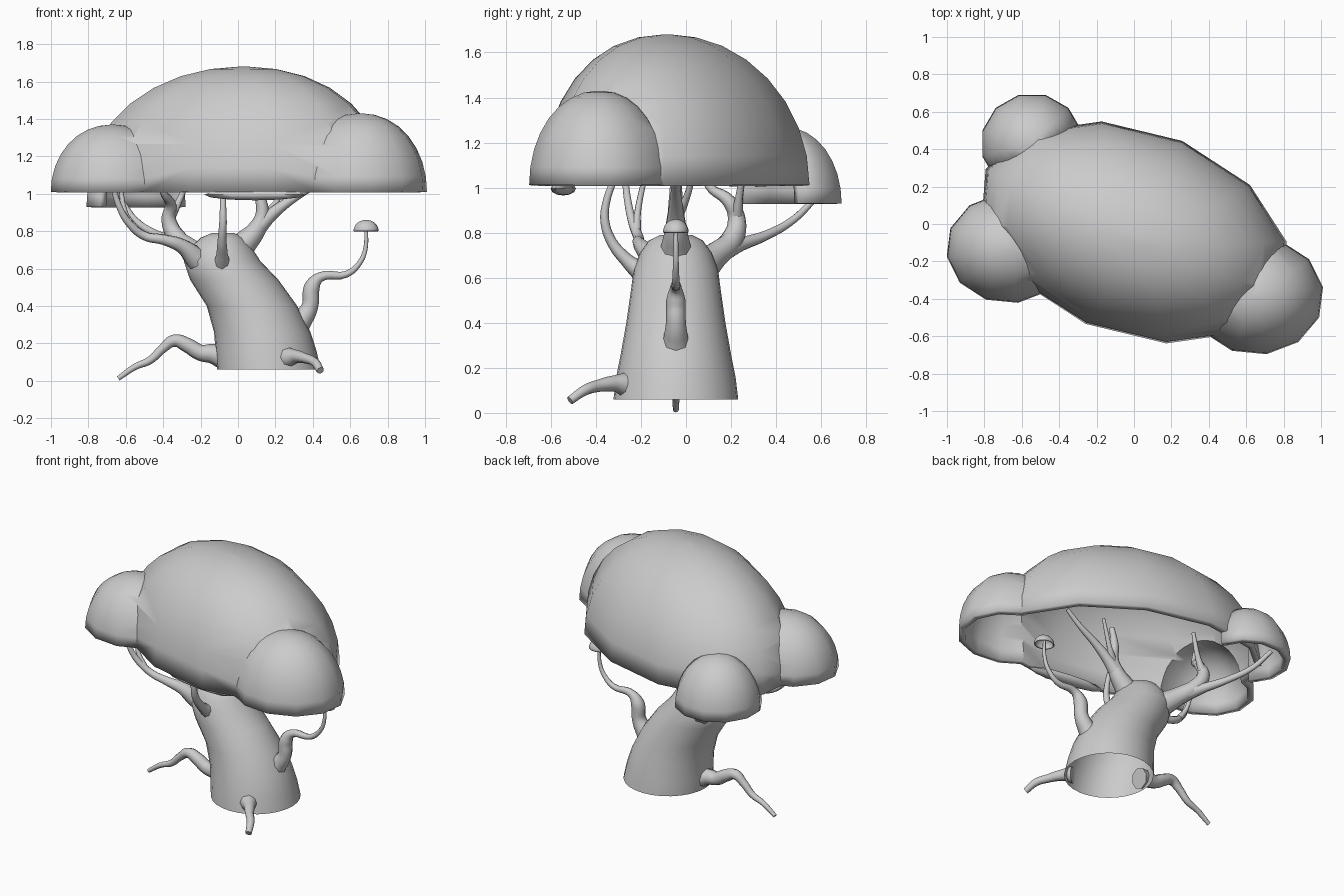
import bpy, bmesh
from math import sin, cos, pi, radians

if "Cube" in bpy.data.objects:
    bpy.data.objects.remove(bpy.data.objects["Cube"])

CY = -0.045  # trunk axis in y


def activate(ob):
    bpy.ops.object.select_all(action='DESELECT')
    ob.select_set(True)
    bpy.context.view_layer.objects.active = ob


def finish(name, bm, angle=50):
    bmesh.ops.recalc_face_normals(bm, faces=bm.faces)
    me = bpy.data.meshes.new(name)
    bm.to_mesh(me)
    bm.free()
    ob = bpy.data.objects.new(name, me)
    bpy.context.collection.objects.link(ob)
    activate(ob)
    bpy.ops.object.shade_smooth_by_angle(angle=radians(angle))
    return ob


def loft(rings, n, start=0.0, turn=0.0, base=False):
    """Stack of elliptical rings (cx, cy, z, rx, ry), closed by a cap on top."""
    bm = bmesh.new()
    loops = []
    for cx, cy, z, rx, ry in rings:
        loop = []
        for i in range(n):
            a = 2 * pi * i / n + start
            u, v = rx * cos(a), ry * sin(a)
            loop.append(bm.verts.new((cx + u * cos(turn) - v * sin(turn),
                                      cy + u * sin(turn) + v * cos(turn), z)))
        loops.append(loop)
    for lo, hi in zip(loops, loops[1:]):
        for i in range(n):
            j = (i + 1) % n
            bm.faces.new((lo[i], lo[j], hi[j], hi[i]))
    bm.faces.new(loops[-1])
    if base:
        bm.faces.new(loops[0][::-1])
    return bm


MAIN = (0.0, -0.045, 1.01, 0.865, 0.55, 0.67, radians(-20))


def in_main(p, k):
    cx, cy, z, a, b, h, t = MAIN
    x, y = p.x - cx, p.y - cy
    u, v = x * cos(t) + y * sin(t), -x * sin(t) + y * cos(t)
    return (u / a) ** 2 + (v / b) ** 2 + (max(p.z - z, 0) / h) ** 2 < k * k


def dome(cx, cy, z, a, b, h, turn=0.0, n=12, start=0.15, lean=(0, 0), solid=False):
    steps = 8
    rings = [(cx, cy, z - 0.1, a, b)] if solid else []
    for s in range(steps + 1):
        p = min(s / steps, 0.985) * pi / 2
        k = sin(p) if s < steps else 1
        rings.append((cx + lean[0] * k * k, cy + lean[1] * k * k, z + h * k,
                      a * cos(p) ** 0.94, b * cos(p) ** 0.94))
    return loft(rings, n, start, turn, base=solid)


def shell(ob, thick):
    m = ob.modifiers.new("shell", 'SOLIDIFY')
    m.thickness = thick
    m.offset = -1


def limb(name, pts):
    """Tapered tube through (x, y, z, radius) points."""
    cu = bpy.data.curves.new(name, 'CURVE')
    cu.dimensions = '3D'
    cu.bevel_depth = 1.0
    cu.bevel_resolution = 2
    cu.resolution_u = 5
    cu.use_fill_caps = True
    sp = cu.splines.new('BEZIER')
    sp.bezier_points.add(len(pts) - 1)
    for bp, (x, y, z, r) in zip(sp.bezier_points, pts):
        bp.co = (x, y, z)
        bp.radius = r
        bp.handle_left_type = bp.handle_right_type = 'AUTO'
    ob = bpy.data.objects.new(name, cu)
    bpy.context.collection.objects.link(ob)
    activate(ob)
    bpy.ops.object.convert(target='MESH')
    bpy.ops.object.shade_smooth_by_angle(angle=radians(60))


# leaning trunk, open at the base
trunk = [(0.165, 0.06, 0.277, 0.277), (0.15, 0.16, 0.27, 0.265), (0.13, 0.26, 0.258, 0.245),
         (0.075, 0.4, 0.242, 0.22), (-0.02, 0.54, 0.236, 0.2), (-0.085, 0.64, 0.205, 0.187),
         (-0.09, 0.71, 0.165, 0.16), (-0.085, 0.765, 0.115, 0.12), (-0.08, 0.79, 0.06, 0.07)]
finish("trunk", loft([(x, CY, z, rx, ry) for x, z, rx, ry in trunk], 28))

# crown: large dome merged with the right and left lobes, hollow underneath
crown = finish("crown", dome(*MAIN, start=radians(-5), lean=(0.03, -0.04), solid=True))
lobes = [finish("right_lobe", dome(0.655, -0.385, 1.01, 0.36, 0.315, 0.42, solid=True)),
         finish("left_lobe", dome(-0.67, -0.13, 1.01, 0.335, 0.295, 0.36, solid=True))]
for lobe in lobes:
    m = crown.modifiers.new("join", 'BOOLEAN')
    m.operation = 'UNION'
    m.object = lobe
    activate(crown)
    bpy.ops.object.modifier_apply(modifier=m.name)
    bpy.data.objects.remove(lobe)
bm = bmesh.new()
bm.from_mesh(crown.data)
bmesh.ops.bisect_plane(bm, geom=bm.verts[:] + bm.edges[:] + bm.faces[:], dist=1e-5,
                       plane_co=(0, 0, 1.011), plane_no=(0, 0, 1), clear_inner=True)
bm.to_mesh(crown.data)
bm.free()
bpy.ops.object.shade_smooth_by_angle(angle=radians(50))
shell(crown, 0.04)

# lower back lobe, trimmed where it enters the crown
bm = dome(-0.545, 0.43, 0.93, 0.275, 0.27, 0.34, start=pi / 12)
bmesh.ops.delete(bm, geom=[v for v in bm.verts if in_main(v.co, 0.85)], context='VERTS')
shell(finish("back_lobe", bm), 0.04)

# small ledge under the front rim
bm = bmesh.new()
bmesh.ops.create_uvsphere(bm, u_segments=12, v_segments=6, radius=1)
for v in bm.verts:
    v.co = (0.09 + 0.27 * v.co.x, -0.545 - 0.035 * v.co.x + 0.045 * v.co.y, 0.995 + 0.03 * v.co.z)
finish("front_ledge", bm)

# roots
limb("left_root", [(-0.08, CY, 0.13, 0.068), (-0.14, CY, 0.145, 0.052), (-0.2, CY, 0.15, 0.043),
                   (-0.27, CY, 0.19, 0.04), (-0.34, CY, 0.215, 0.033), (-0.4, CY, 0.175, 0.025),
                   (-0.47, CY, 0.11, 0.021), (-0.55, CY, 0.075, 0.017), (-0.64, CY, 0.013, 0.013)])
limb("front_root", [(0.27, -0.27, 0.125, 0.055), (0.31, -0.32, 0.13, 0.036),
                    (0.36, -0.39, 0.12, 0.027), (0.41, -0.45, 0.1, 0.024), (0.44, -0.515, 0.055, 0.02)])

# side branch with its small cap
limb("side_branch", [(0.29, CY, 0.27, 0.08), (0.345, CY, 0.33, 0.055), (0.385, CY, 0.4, 0.044),
                     (0.395, CY, 0.5, 0.043), (0.44, CY, 0.555, 0.026), (0.58, CY, 0.57, 0.018),
                     (0.65, CY, 0.63, 0.014), (0.68, CY, 0.7, 0.012), (0.685, CY, 0.83, 0.009)])
shell(finish("side_branch_cap", dome(0.685, CY, 0.8, 0.068, 0.058, 0.06)), 0.008)

# upper branches and their forks, reaching up inside the crown
limb("right_branch", [(-0.04, CY, 0.64, 0.1), (0.03, CY, 0.73, 0.068), (0.1, CY, 0.81, 0.05),
                      (0.13, CY, 0.89, 0.036), (0.12, CY, 1.0, 0.027), (0.14, CY, 1.12, 0.016)])
limb("right_branch_fork", [(0.09, CY, 0.8, 0.048), (0.18, CY, 0.89, 0.034),
                           (0.28, CY, 0.965, 0.024), (0.4, CY, 1.04, 0.017), (0.5, CY, 1.12, 0.012)])
limb("right_branch_twig", [(0.13, CY, 0.87, 0.03), (0.2, 0.0, 0.95, 0.016), (0.28, 0.04, 1.1, 0.01)])

limb("back_branch", [(-0.17, 0.06, 0.64, 0.08), (-0.25, 0.13, 0.7, 0.06), (-0.33, 0.205, 0.77, 0.05),
                     (-0.37, 0.225, 0.86, 0.04), (-0.36, 0.19, 0.94, 0.03), (-0.4, 0.1, 1.01, 0.018),
                     (-0.42, 0.08, 1.09, 0.012)])
limb("back_branch_fork", [(-0.37, 0.225, 0.86, 0.03), (-0.32, 0.235, 0.95, 0.018),
                          (-0.26, 0.26, 1.1, 0.012)])
limb("back_lobe_branch", [(-0.27, 0.15, 0.71, 0.05), (-0.36, 0.25, 0.75, 0.03), (-0.45, 0.36, 0.79, 0.022),
                          (-0.55, 0.48, 0.86, 0.018), (-0.62, 0.58, 0.96, 0.014)])

limb("front_branch", [(-0.085, -0.2, 0.625, 0.045), (-0.085, -0.265, 0.68, 0.03),
                      (-0.085, -0.33, 0.76, 0.023), (-0.08, -0.36, 0.85, 0.02),
                      (-0.08, -0.355, 0.93, 0.017), (-0.08, -0.31, 1.06, 0.014)])

limb("left_branch", [(-0.22, -0.13, 0.65, 0.065), (-0.3, -0.18, 0.72, 0.04), (-0.4, -0.21, 0.755, 0.028),
                     (-0.5, -0.21, 0.775, 0.024), (-0.58, -0.235, 0.84, 0.021),
                     (-0.63, -0.255, 0.92, 0.018), (-0.68, -0.275, 1.08, 0.014)])
limb("left_branch_fork", [(-0.55, -0.22, 0.81, 0.021), (-0.6, -0.215, 0.89, 0.015),
                          (-0.63, -0.18, 1.06, 0.011)])
